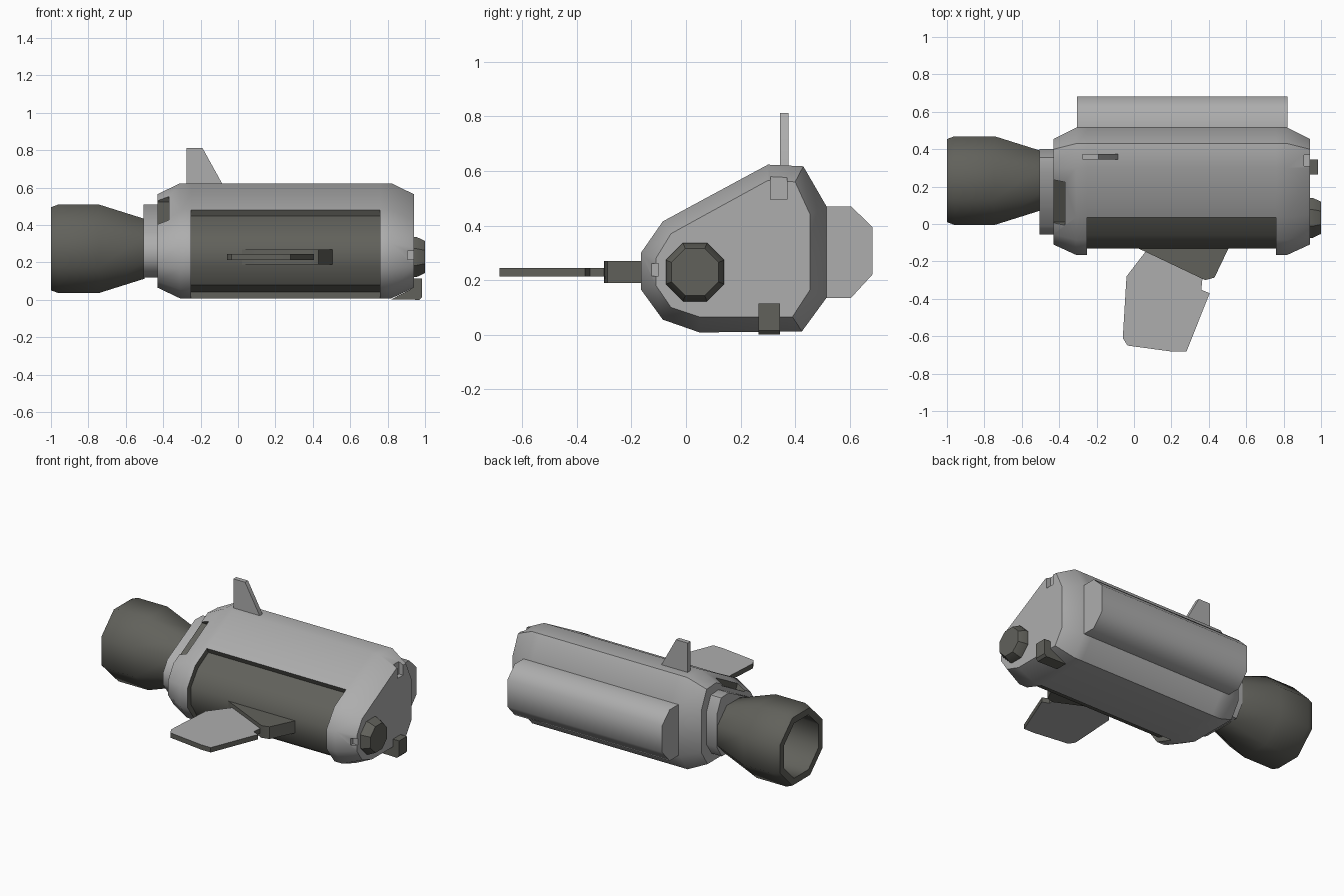
import bpy, bmesh, math

if "Cube" in bpy.data.objects:
    bpy.data.objects.remove(bpy.data.objects["Cube"])

def material(name, rgb):
    m = bpy.data.materials.new(name)
    m.diffuse_color = (*rgb, 1)
    m.use_nodes = True
    m.node_tree.nodes["Principled BSDF"].inputs["Base Color"].default_value = m.diffuse_color
    return m

LIGHT = material("light grey", (0.42, 0.42, 0.42))
DARK = material("dark olive grey", (0.12, 0.12, 0.105))

def finish(name, bm, mats, angle=40):
    bmesh.ops.remove_doubles(bm, verts=bm.verts, dist=1e-5)
    bmesh.ops.recalc_face_normals(bm, faces=bm.faces)
    me = bpy.data.meshes.new(name)
    bm.to_mesh(me)
    bm.free()
    ob = bpy.data.objects.new(name, me)
    bpy.context.collection.objects.link(ob)
    for m in mats:
        me.materials.append(m)
    if angle:
        smooth(ob, angle)
    return ob

def smooth(ob, angle):
    bpy.ops.object.select_all(action='DESELECT')
    ob.select_set(True)
    bpy.context.view_layer.objects.active = ob
    bpy.ops.object.shade_smooth_by_angle(angle=math.radians(angle))

def loft(name, rings, mats, index=lambda i, j: 0, caps=True, closed=False, angle=40):
    """Skin a list of equal-length point rings."""
    bm = bmesh.new()
    vs = [[bm.verts.new(p) for p in r] for r in rings]
    n = len(vs[0])
    for i in range(len(vs) if closed else len(vs) - 1):
        a, b = vs[i], vs[(i + 1) % len(vs)]
        for j in range(n):
            k = (j + 1) % n
            bm.faces.new((a[j], a[k], b[k], b[j])).material_index = index(i, j)
    if caps:
        bm.faces.new(vs[0])
        bm.faces.new(vs[-1])
    return finish(name, bm, mats, angle)

def prism(name, pts, axis, lo, hi, mats, index=lambda i, j: 0, angle=40):
    """Extrude a flat outline along an axis; the outline uses the other two axes."""
    def at(p, c):
        q = list(p)
        q.insert("xyz".index(axis), c)
        return q
    return loft(name, [[at(p, lo) for p in pts], [at(p, hi) for p in pts]], mats, index, angle=angle)

# Body: (y, z) cross-sections; doubled points open into the front recess
outer = [(.30, .623), (.43, .617), (.515, .47), (.515, .135), (.425, .012), (.05, .008), (.05, .008),
         (-.085, .055), (-.165, .165), (-.165, .30), (-.085, .415), (.035, .48), (.035, .48)]
recess = outer[:6] + [(.05, .043), (-.07, .08), (-.13, .175), (-.13, .29), (-.06, .385),
                      (.05, .448)] + outer[12:]
inner = [(.30, .565), (.40, .56), (.455, .44), (.455, .165), (.39, .065), (.05, .065), (.05, .065),
         (-.055, .10), (-.11, .18), (-.11, .28), (-.055, .37), (.05, .428), (.05, .428)]
stations = [(-.43, inner), (-.31, outer), (-.25, outer), (-.25, recess),
            (.76, recess), (.76, outer), (.82, outer), (.94, inner)]
body = loft("body", [[(x, y, z) for y, z in s] for x, s in stations], [LIGHT, DARK],
            lambda i, j: int(2 <= i <= 4 and 5 <= j <= 11), angle=0)

# Notches cut in the chamfered ends
def box(y0, y1, z0, z1):
    return [(y0, z0), (y1, z0), (y1, z1), (y0, z1)]

notches = [(box(.31, .37, .495, .65), .91, 1.0, LIGHT),
           (box(-.2, -.10, .215, .26), .905, 1.0, LIGHT),
           ([(.01, .396), (.24, .522), (.193, .610), (-.037, .484)], -.5, -.37, DARK)]
for pts, lo, hi, mat in notches:
    cutter = prism("notch_cutter", pts, "x", lo, hi, [LIGHT, DARK], angle=0)
    for p in cutter.data.polygons:
        p.material_index = int(mat is DARK)
    cutter.hide_render = True
    mod = body.modifiers.new("notch", 'BOOLEAN')
    mod.operation, mod.solver, mod.object = 'DIFFERENCE', 'EXACT', cutter
    bpy.context.view_layer.objects.active = body
    bpy.ops.object.modifier_apply(modifier=mod.name)
    bpy.data.objects.remove(cutter)
smooth(body, 38)

# Long rear tank
prism("rear_tank", [(.50, .47), (.605, .47), (.683, .395), (.683, .22), (.605, .135), (.50, .135)],
      "x", -.305, .82, [LIGHT], angle=50)

# Collar between body and nozzle: shrunken end profile
collar = [(.1725 + (y - .1725) * .81, .315 + (z - .315) * .78)
          for k, (y, z) in enumerate(inner) if k not in (6, 11, 12)]
prism("nozzle_collar", collar, "x", -.505, -.42, [LIGHT])

# Eight-sided parts around the x axis
def octagon(x, r, cy, cz):
    r /= math.cos(math.pi / 8)
    return [(x, cy + r * math.cos(math.pi * (k + .5) / 4), cz + r * math.sin(math.pi * (k + .5) / 4))
            for k in range(8)]

shell = [(-.50, .16), (-.745, .237), (-.96, .237), (-1.0, .222), (-1.0, .18), (-.76, .19), (-.50, .12)]
loft("engine_nozzle", [octagon(x, r, .232, .273) for x, r in shell], [DARK],
     caps=False, closed=True, angle=46)
loft("nose_cap", [octagon(x, r, .033, .229) for x, r in [(.93, .107), (.955, .107), (1.0, .086)]], [DARK])

# Clip under the nose end
prism("lower_clip", [(.82, .003), (.97, 0), (.985, .015), (.985, .115), (.93, .115), (.93, .06)],
      "y", .265, .345, [DARK])

# Upright top fin
prism("top_fin", [(-.275, .60), (-.275, .812), (-.19, .812), (-.085, .622), (-.085, .60)],
      "y", .345, .375, [LIGHT])

# Side wing and its root: the wing has dark edges
prism("wing_root", [(-.02, -.11), (.38, -.30), (.43, -.287), (.515, -.11)], "z", .19, .27, [DARK])
wing = [(.06, -.15), (-.04, -.28), (-.06, -.61), (-.035, -.65), (.21, -.683), (.28, -.683),
        (.405, -.37), (.36, -.352), (.37, -.25)]
prism("side_wing", wing, "z", .213, .245, [LIGHT, DARK], lambda i, j: 1)
